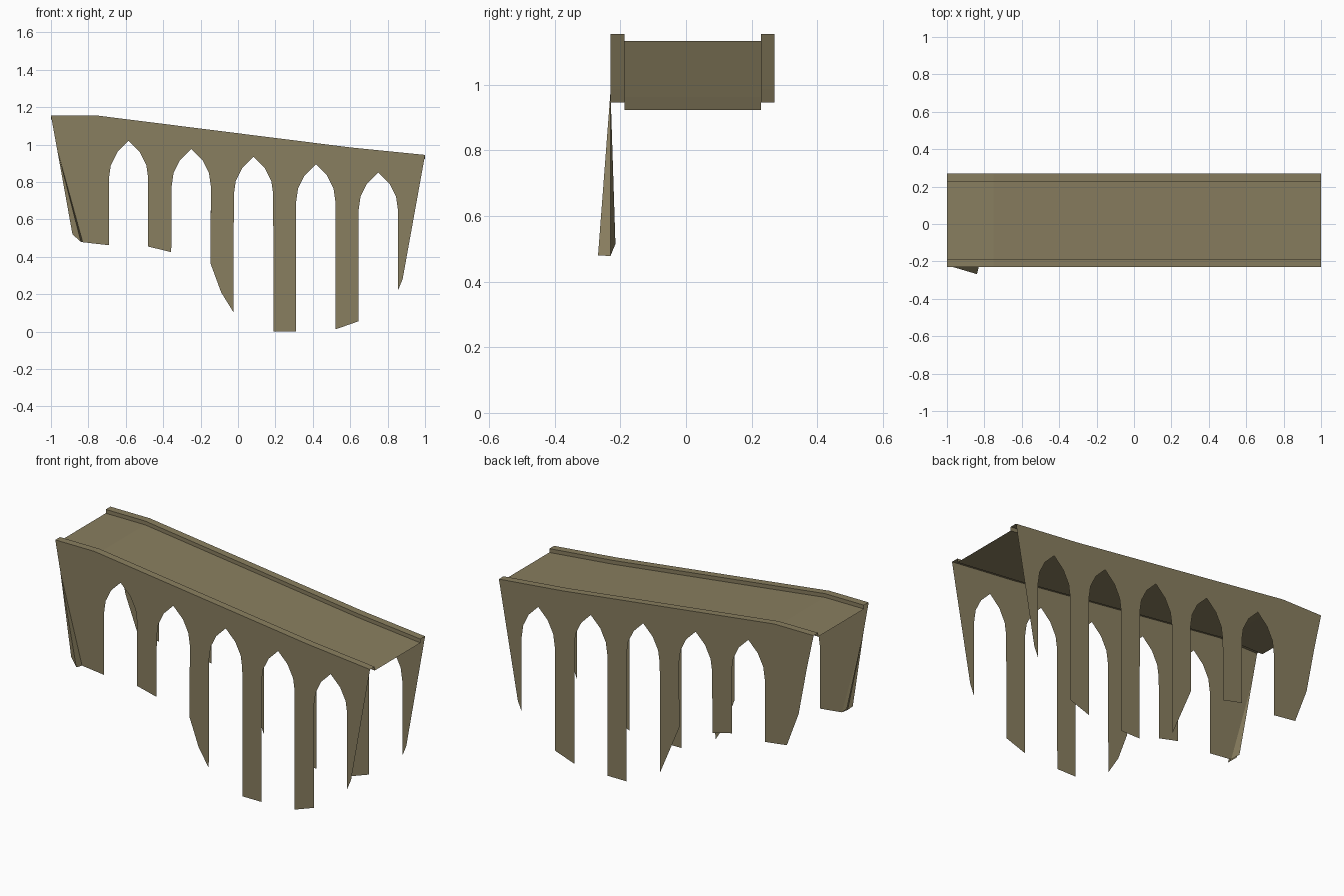
import bpy, bmesh

if "Cube" in bpy.data.objects:
    bpy.data.objects.remove(bpy.data.objects["Cube"])

stone = bpy.data.materials.new("weathered_stone")
stone.diffuse_color = (0.25, 0.21, 0.115, 1.0)
stone.use_nodes = True
stone.node_tree.nodes["Principled BSDF"].inputs["Base Color"].default_value = stone.diffuse_color

Y_FRONT, Y_BACK, RIM = -0.23, 0.27, 0.042
TOP = [(-1, 1.155), (-0.75, 1.155), (0.6, 0.985), (1, 0.945)]
ARCHES = [(-0.585, 1.02), (-0.25, 0.977), (0.083, 0.936), (0.416, 0.895), (0.75, 0.852)]
HALF_ARCH = [(0.105, -0.20), (0.095, -0.13), (0.06, -0.06)]

# feet of the piers between arches, left to right
FRONT_FEET = [[(-0.48, 0.455), (-0.357, 0.425)],
              [(-0.147, 0.365), (-0.09, 0.21), (-0.025, 0.105)],
              [(0.19, 0.0), (0.31, 0.0)],
              [(0.52, 0.012), (0.643, 0.055)],
              [(0.855, 0.22), (0.88, 0.28)]]
BACK_FEET = [list(f) for f in FRONT_FEET]
BACK_FEET[1] = [(-0.147, 0.40), (-0.025, 0.11)]


def make(name, faces):
    bm = bmesh.new()
    for f in faces:
        bm.faces.new([bm.verts.new(p) for p in f])
    bmesh.ops.remove_doubles(bm, verts=bm.verts[:], dist=0.0005)
    me = bpy.data.meshes.new(name)
    bm.to_mesh(me)
    bm.free()
    me.materials.append(stone)
    ob = bpy.data.objects.new(name, me)
    bpy.context.collection.objects.link(ob)
    return ob


def arch(cx, top):
    left = [(cx - x, top + z) for x, z in HALF_ARCH]
    right = [(cx + x, top + z) for x, z in reversed(HALF_ARCH)]
    return left + [(cx, top)] + right


def wall(name, y, left_end, feet, flip):
    # outline runs down the left end, along piers and arches, back over the top
    pts = list(left_end) + [(-0.69, 0.462)]
    for a, foot in zip(ARCHES, feet):
        pts += arch(*a) + foot
    pts += list(reversed(TOP))
    face = [(x, y, z) for x, z in pts]
    return make(name, [face[::-1] if flip else face])


# arcaded side walls
wall("front_arcade_wall", Y_FRONT, [(-0.968, 0.98), (-0.83, 0.478)], FRONT_FEET, False)
wall("back_arcade_wall", Y_BACK, [(-0.956, 0.95), (-0.905, 0.68), (-0.83, 0.48)],
     BACK_FEET, True)

# flared, warped corner of the front left pier
P, C = (-0.968, Y_FRONT, 0.98), (-0.83, Y_FRONT, 0.478)
A, B, D = (-0.885, -0.25, 0.52), (-0.84, -0.268, 0.48), (-0.872, -0.215, 0.515)
make("flared_pier_corner", [[P, A, B], [P, B, C], [P, C, D]])

# road deck between low parapets, swept along the sloping top line
DROP = 0.022
section = [(Y_FRONT, 0), (Y_FRONT + RIM, 0), (Y_FRONT + RIM, -DROP),
           (Y_BACK - RIM, -DROP), (Y_BACK - RIM, 0), (Y_BACK, 0)]


def sweep(name, prof):
    faces = []
    for (x0, z0), (x1, z1) in zip(TOP, TOP[1:]):
        for (ya, da), (yb, db) in zip(prof, prof[1:]):
            faces.append([(x0, ya, z0 + da), (x1, ya, z1 + da),
                          (x1, yb, z1 + db), (x0, yb, z0 + db)])
    return make(name, faces)


sweep("front_parapet", section[:3])
sweep("road_deck", section[2:4])
sweep("back_parapet", section[3:])
